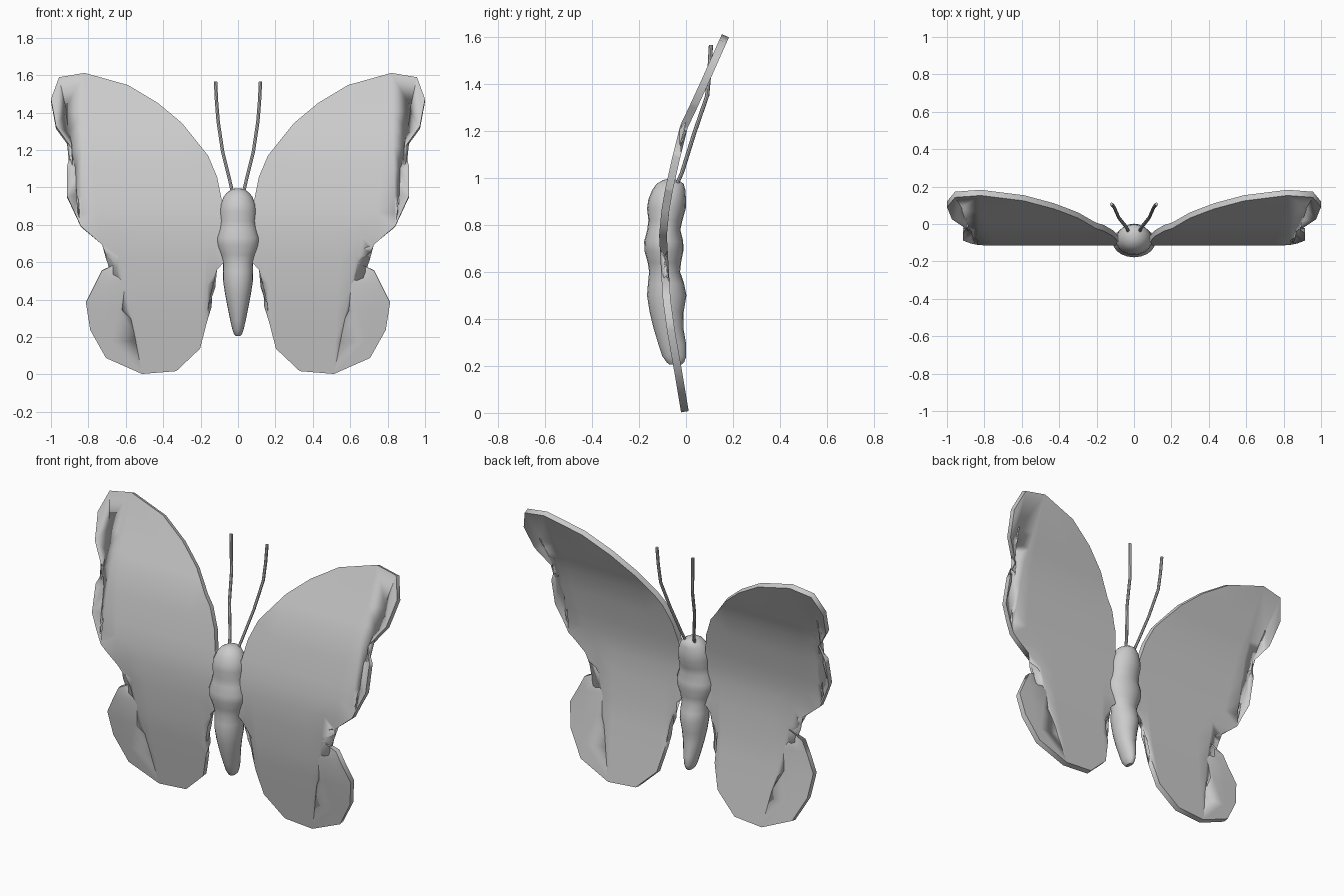
import bpy, bmesh, math

if "Cube" in bpy.data.objects:
    bpy.data.objects.remove(bpy.data.objects["Cube"])

grey = bpy.data.materials.new("soft grey")
grey.diffuse_color = (0.6, 0.6, 0.6, 1)
grey.use_nodes = True
grey.node_tree.nodes["Principled BSDF"].inputs["Base Color"].default_value = grey.diffuse_color


def finish(bm, name, mirrored=False):
    """Turn a bmesh into a smooth-shaded object, optionally mirrored in x."""
    bmesh.ops.recalc_face_normals(bm, faces=bm.faces[:])
    mesh = bpy.data.meshes.new(name)
    bm.to_mesh(mesh)
    bm.free()
    mesh.materials.append(grey)
    ob = bpy.data.objects.new(name, mesh)
    bpy.context.collection.objects.link(ob)
    if mirrored:
        ob.modifiers.new("mirror", 'MIRROR').use_clip = False
    bpy.ops.object.select_all(action='DESELECT')
    ob.select_set(True)
    bpy.context.view_layer.objects.active = ob
    bpy.ops.object.shade_smooth_by_angle(angle=math.radians(40))
    return ob


def tube(bm, rings, sides):
    """Skin elliptical rings given as (x, y, z, rx, ry)."""
    loops = []
    for x, y, z, rx, ry in rings:
        loops.append([bm.verts.new((x + rx * math.cos(math.tau * i / sides),
                                    y + ry * math.sin(math.tau * i / sides), z))
                      for i in range(sides)])
    for a, b in zip(loops, loops[1:]):
        for i in range(sides):
            j = (i + 1) % sides
            bm.faces.new((a[i], a[j], b[j], b[i]))
    bm.faces.new(loops[0])
    bm.faces.new(loops[-1])


# Body: z, half width, front y, back y
body = [(.205, .012, -.07, -.02), (.215, .022, -.082, -.008), (.24, .03, -.10, .001),
        (.29, .042, -.117, .001), (.36, .056, -.138, -.011), (.43, .069, -.155, -.010),
        (.50, .08, -.166, .002), (.55, .081, -.162, -.008), (.60, .08, -.157, -.025),
        (.64, .092, -.163, -.021), (.69, .111, -.177, -.011), (.73, .114, -.178, -.012),
        (.78, .098, -.165, -.024), (.82, .093, -.160, -.015), (.87, .098, -.166, -.001),
        (.91, .093, -.160, .0), (.95, .077, -.143, -.003), (.975, .056, -.125, -.010),
        (.99, .03, -.10, -.03), (.995, .01, -.08, -.055)]
bm = bmesh.new()
tube(bm, [(0, (f + b) / 2, z, w, (b - f) / 2) for z, w, f, b in body], 20)
finish(bm, "body")

# Antennae: thin curved stalks
bm = bmesh.new()
stalk = [(.025, -.05, .95), (.04, -.018, 1.02), (.082, .035, 1.19),
         (.106, .09, 1.35), (.115, .10, 1.46), (.12, .106, 1.565)]
tube(bm, [(x, y, z, .009, .009) for x, y, z in stalk], 8)
finish(bm, "antennae", True)

# Wings: outline (x, z), bent front-to-back by height
outline = [(.03, .95), (.086, .925), (.112, 1.053), (.16, 1.166), (.3, 1.337),
           (.428, 1.444), (.588, 1.54), (.82, 1.605), (.957, 1.582), (1, 1.465),
           (.973, 1.32), (.888, 1.203), (.914, 1.11), (.914, .95), (.84, .79),
           (.727, .695), (.567, .63), (.727, .556), (.813, .385), (.79, .24),
           (.706, .09), (.513, .005), (.33, .02), (.203, .14), (.166, .283),
           (.15, .42), (.112, .56), (.085, .59), (.03, .62)]
bend = [(0, -.004), (.18, -.034), (.35, -.064), (.48, -.082), (.63, -.091), (.755, -.098),
        (.86, -.088), (.947, -.073), (1.09, -.041), (1.22, -.008), (1.3, .03), (1.393, .073), (1.61, .17)]


def bend_y(z):
    for (z0, y0), (z1, y1) in zip(bend, bend[1:]):
        if z <= z1:
            return y0 + (y1 - y0) * (z - z0) / (z1 - z0)
    return bend[-1][1]


bm = bmesh.new()
bm.faces.new([bm.verts.new((x, 0, z)) for x, z in outline])
bmesh.ops.triangulate(bm, faces=bm.faces[:])
for z, _ in bend[1:-1]:
    bmesh.ops.bisect_plane(bm, geom=bm.verts[:] + bm.edges[:] + bm.faces[:],
                           plane_co=(0, 0, z), plane_no=(0, 0, 1), dist=1e-5)
for v in bm.verts:
    v.co.y = bend_y(v.co.z)
wings = finish(bm, "wings", True)
solid = wings.modifiers.new("thickness", 'SOLIDIFY')
solid.thickness = .033
solid.offset = 0
# Crisp rims after thickening
for p in wings.data.polygons:
    p.use_smooth = True
for e in wings.data.edges:
    e.use_edge_sharp = False
count = {}
for p in wings.data.polygons:
    for k in p.edge_keys:
        count[k] = count.get(k, 0) + 1
for e in wings.data.edges:
    e.use_edge_sharp = count.get(e.key, 0) == 1
